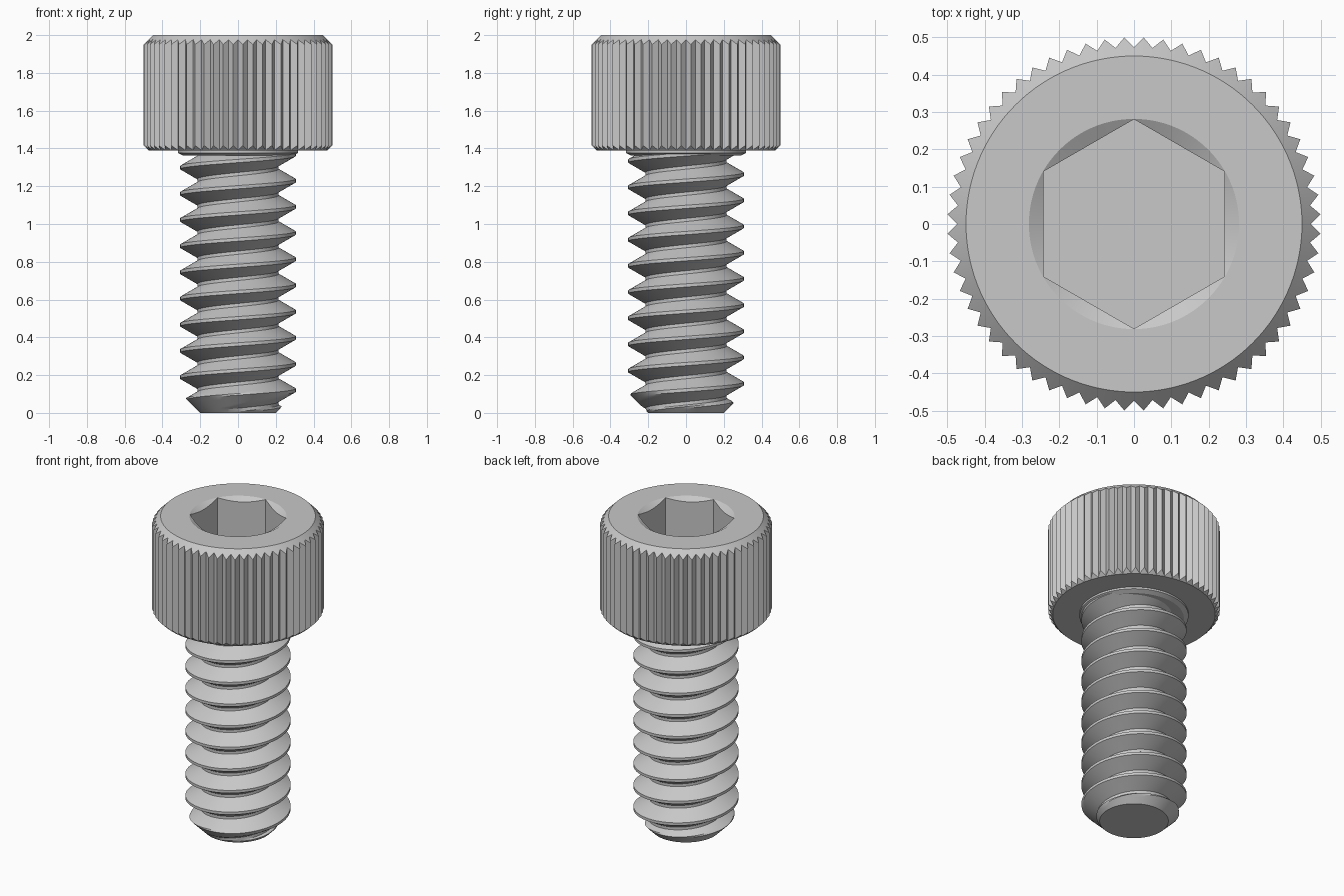
import bpy, bmesh
from math import pi, cos, sin, radians

if "Cube" in bpy.data.objects:
    bpy.data.objects.remove(bpy.data.objects["Cube"], do_unlink=True)

steel = bpy.data.materials.new("grey_steel")
steel.use_nodes = True
GREY = (0.58, 0.58, 0.58, 1)
steel.diffuse_color = GREY
steel.node_tree.nodes["Principled BSDF"].inputs["Base Color"].default_value = GREY

SEG = 120
TOP, UNDER = 2.0, 1.388


def finish(bm, name):
    bmesh.ops.recalc_face_normals(bm, faces=bm.faces[:])
    mesh = bpy.data.meshes.new(name)
    bm.to_mesh(mesh)
    bm.free()
    mesh.materials.append(steel)
    obj = bpy.data.objects.new(name, mesh)
    bpy.context.collection.objects.link(obj)
    bpy.ops.object.select_all(action='DESELECT')
    obj.select_set(True)
    bpy.context.view_layer.objects.active = obj
    bpy.ops.object.shade_smooth_by_angle(angle=radians(20))
    return obj


def stack_rings(name, rings):
    """Join rings, each a function of the step index giving (radius, z), and cap both ends."""
    bm = bmesh.new()
    loops = []
    for ring in rings:
        loop = []
        for i in range(SEG):
            a = 2 * pi * i / SEG
            r, z = ring(i)
            loop.append(bm.verts.new((r * cos(a), r * sin(a), z)))
        loops.append(loop)
    for lo, hi in zip(loops, loops[1:]):
        for i in range(SEG):
            j = (i + 1) % SEG
            bm.faces.new((lo[i], lo[j], hi[j], hi[i]))
    bm.faces.new(loops[0])
    bm.faces.new(loops[-1])
    return finish(bm, name)


def circle(r, z):
    return lambda i: (r, z)


# Knurled head with hexagonal socket
SOCKET_R, APOTHEM, SOCKET_FLOOR = 0.2815, 0.243, 1.70
RIM_R, UNDER_R = 0.45, 0.472


def knurl(i):
    return 0.5 if i % 2 else 0.474


def hexagon(i):
    a = (2 * pi * i / SEG) % (pi / 3)
    return APOTHEM / cos(min(a, pi / 3 - a))


stack_rings("socket_head", [
    lambda i: (hexagon(i), SOCKET_FLOOR),
    lambda i: (hexagon(i), TOP - (SOCKET_R - hexagon(i)) * 0.58),
    circle(SOCKET_R, TOP),
    circle(RIM_R, TOP),
    lambda i: (knurl(i), TOP - (knurl(i) - RIM_R)),
    lambda i: (knurl(i), UNDER + knurl(i) - UNDER_R),
    circle(UNDER_R, UNDER),
])

# Short collar under the head
stack_rings("neck_collar", [circle(0.29, 1.362), circle(0.317, 1.376), circle(0.317, UNDER)])

# Threaded shank: a ridge profile swept along a right-handed helix
PITCH, CREST_R, ROOT_R = 0.1387, 0.306, 0.215
CREST_Z = 0.12          # height of the crest on the +x side
TIP_R, STEPS, CUTS, TURNS = 0.2, 72, 6, 13
half_crest, half_root = PITCH / 16, PITCH / 16
flank = PITCH / 2 - half_crest - half_root

profile = [(CREST_R, -half_crest), (CREST_R, half_crest)]
for k in range(1, CUTS + 1):
    t = k / CUTS
    profile.append((CREST_R + (ROOT_R - CREST_R) * t, half_crest + flank * t))
for k in range(CUTS + 1):
    t = k / CUTS
    profile.append((ROOT_R + (CREST_R - ROOT_R) * t, PITCH / 2 + half_root + flank * t))

bm = bmesh.new()
previous = None
for s in range(STEPS * TURNS + 1):
    a = 2 * pi * s / STEPS
    row = []
    for r, dz in profile:
        z = CREST_Z + PITCH * (s / STEPS - 2) + dz
        r = max(0.02, min(r, TIP_R + z))      # chamfered tip
        row.append(bm.verts.new((r * cos(a), r * sin(a), z)))
    if previous:
        for k in range(len(profile) - 1):
            bm.faces.new((previous[k], row[k], row[k + 1], previous[k + 1]))
    previous = row
bmesh.ops.remove_doubles(bm, verts=bm.verts[:], dist=0.0002)

# Trim the ends and close the flat tip
for height, up in ((0.0, -1), (1.372, 1)):
    bmesh.ops.bisect_plane(bm, geom=bm.verts[:] + bm.edges[:] + bm.faces[:], dist=1e-5,
                           plane_co=(0, 0, height), plane_no=(0, 0, up), clear_outer=True)
tip = [e for e in bm.edges if e.is_boundary and all(abs(v.co.z) < 1e-3 for v in e.verts)]
bmesh.ops.holes_fill(bm, edges=tip, sides=0)
finish(bm, "threaded_shank")
